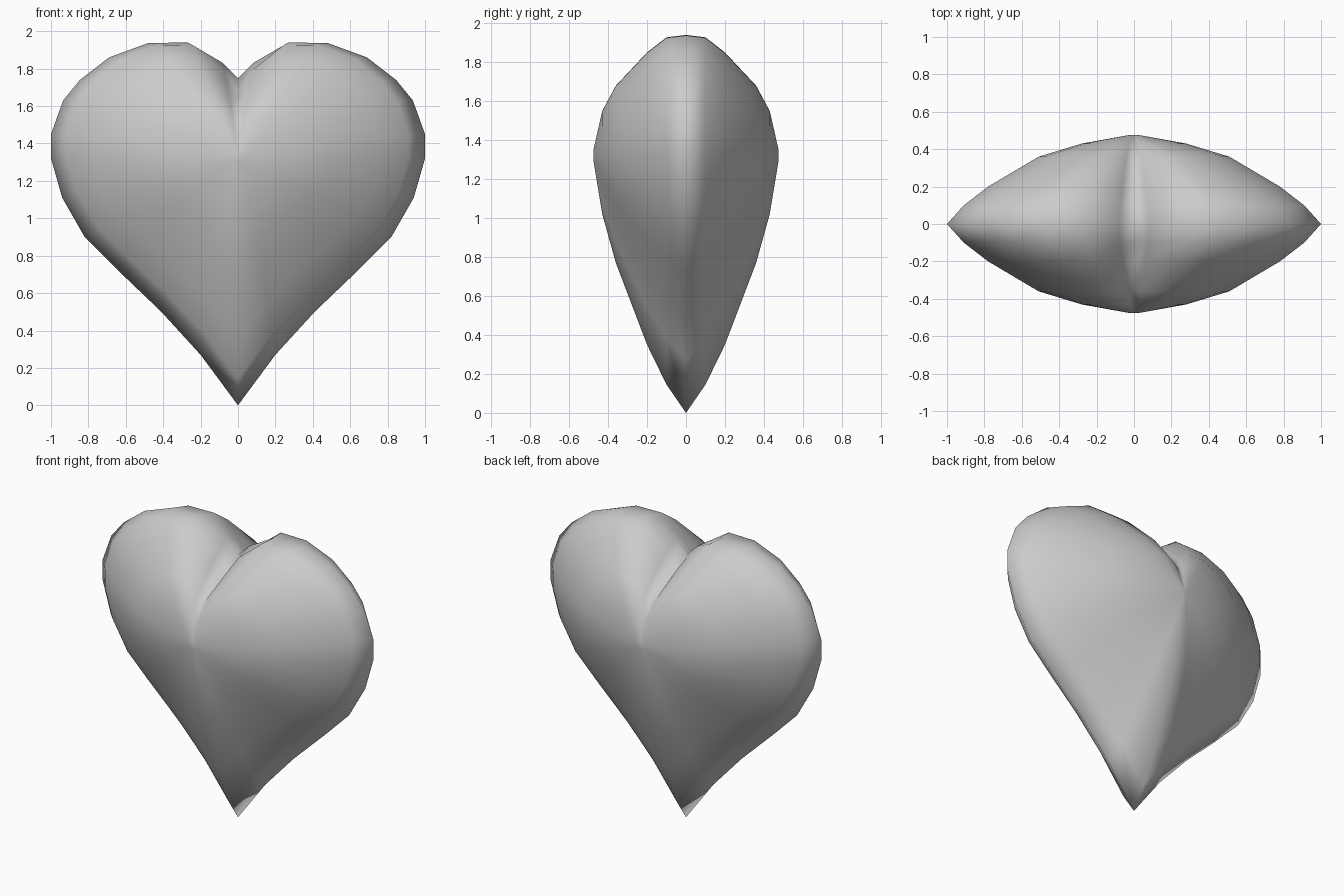
import bpy, bmesh

if "Cube" in bpy.data.objects:
    bpy.data.objects.remove(bpy.data.objects["Cube"])

# Right half of the heart outline (x, z), from bottom tip to top notch
HALF = [(0, 0), (0.20, 0.27), (0.41, 0.50), (0.64, 0.72), (0.82, 0.90),
        (0.94, 1.11), (1.0, 1.32), (1.0, 1.45), (0.935, 1.63), (0.845, 1.74),
        (0.69, 1.86), (0.48, 1.937), (0.27, 1.94), (0.08, 1.83), (0, 1.75)]
MID = 1.32

# Layers: depth, width scale, lower scale, upper scale, notch height
LAYERS = [(0.0, 1.0, 1.0, 1.0, 1.75),
          (0.10, 0.91, 0.89, 0.98, 1.68),
          (0.20, 0.78, 0.735, 0.855, 1.64),
          (0.36, 0.51, 0.417, 0.58, 1.57),
          (0.43, 0.28, 0.227, 0.37, 1.48),
          (0.475, 0.03, 0.02, 0.05, 1.345)]


def outline(layer):
    depth, sx, low, up, notch = layer
    half = [(x * sx, MID + (z - MID) * (low if z < MID else up)) for x, z in HALF]
    # The notch fades towards the bulging middle
    shift = notch - half[-1][1]
    half[-1] = (0, notch)
    half[-2] = (half[-2][0], half[-2][1] + shift * 0.5)
    return half + [(-x, z) for x, z in half[-2:0:-1]]


bm = bmesh.new()
rim = [bm.verts.new((x, 0, z)) for x, z in outline(LAYERS[0])]

# Front and back bulges share the rim
for side in (-1, 1):
    prev = rim
    for layer in LAYERS[1:]:
        ring = [bm.verts.new((x, side * layer[0], z)) for x, z in outline(layer)]
        for i in range(len(ring)):
            j = (i + 1) % len(ring)
            bm.faces.new((prev[i], prev[j], ring[j], ring[i]))
        prev = ring
    bm.faces.new(prev)

bmesh.ops.recalc_face_normals(bm, faces=bm.faces[:])
for f in bm.faces:
    f.smooth = True
mesh = bpy.data.meshes.new("heart")
bm.to_mesh(mesh)
bm.free()
heart = bpy.data.objects.new("heart", mesh)
bpy.context.collection.objects.link(heart)
